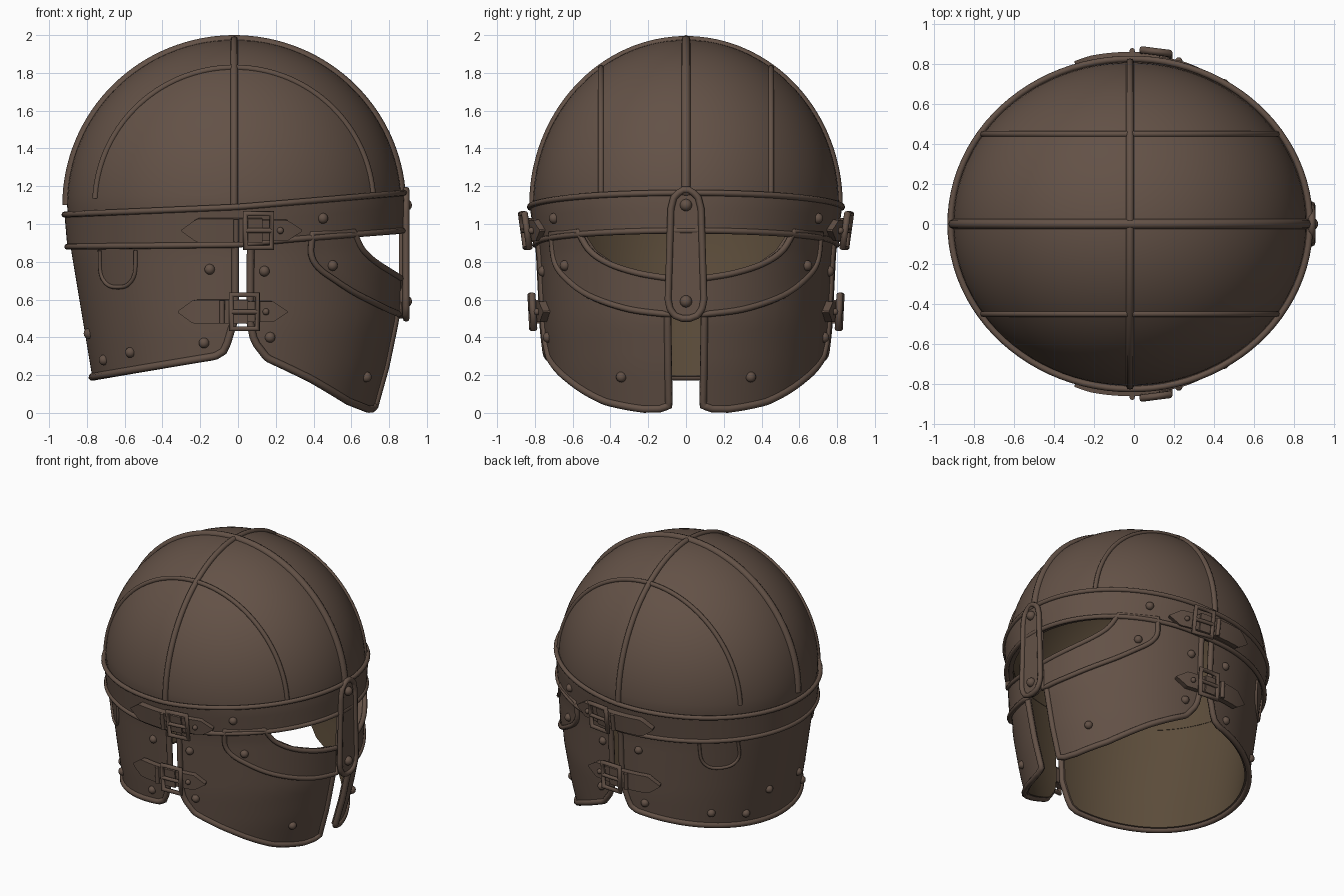
import bpy, bmesh, math
from mathutils import Vector as V

if "Cube" in bpy.data.objects:
    bpy.data.objects.remove(bpy.data.objects["Cube"])

def material(name, col):
    m = bpy.data.materials.new(name)
    m.diffuse_color = (*col, 1)
    m.use_nodes = True
    m.node_tree.nodes["Principled BSDF"].inputs["Base Color"].default_value = m.diffuse_color
    return m

LEATHER = material("brown leather", (0.125, 0.083, 0.062))
LINING = material("dark olive lining", (0.105, 0.072, 0.042))
CX, Z0, H = -0.02, 1.1, 0.875

def interp(x, pts):
    if x <= pts[0][0]: return pts[0][1]
    for (a, p), (b, q) in zip(pts, pts[1:]):
        if x <= b: return p + (q - p) * (x - a) / (b - a)
    return pts[-1][1]

def lin(a, b, n):
    return [a + (b - a) * i / (n - 1) for i in range(n)]

def smooth(pts, n):
    # Catmull-Rom resampling of a short 2D path
    p = [V(q) for q in pts]
    p = [2 * p[0] - p[1]] + p + [2 * p[-1] - p[-2]]
    out = []
    for t in lin(0, len(pts) - 1, n):
        i = min(int(t), len(pts) - 2)
        f = t - i
        a, b, c, d = p[i:i + 4]
        out.append(0.5 * (2*b + (c - a)*f + (2*a - 5*b + 4*c - d)*f*f + (3*b - a - 3*c + d)*f**3))
    return out

# Helmet body surface: ellipsoid dome over a tapering skirt
def axes(z):
    if z > Z0:
        s = math.sqrt(max(0, 1 - ((z - Z0) / H) ** 2))
        return 0.885 * s, 0.885 * s, 0.81 * s
    return (interp(z, [(0, .74), (.25, .81), (.5, .862), (1.1, .885)]),
            interp(z, [(0, .72), (.18, .75), (.87, .865), (1.1, .885)]),
            interp(z, [(0, .70), (.2, .73), (.45, .755), (.85, .775), (1.1, .81)]))

def surf(th, z, off=0):
    f, k, b = axes(z)
    a = f if math.cos(th) > 0 else k
    return V((CX + (a + off) * math.cos(th), (b + off) * math.sin(th), z))

def front(y, z, off=0):
    return surf(math.asin(y / axes(z)[2]), z, off)

def side(x, z, off, sg):
    f, k, b = axes(z)
    return surf(sg * math.acos((x - CX) / (f if x > CX else k)), z, off)

def sheet(name, grid, thick, inner=LEATHER):
    # grid of points -> outward facing sheet thickened inward
    bm = bmesh.new()
    vs = [[bm.verts.new(p) for p in row] for row in grid]
    for r, s in zip(vs, vs[1:]):
        for i in range(len(r) - 1):
            bm.faces.new((r[i], r[i + 1], s[i + 1], s[i]))
    bmesh.ops.remove_doubles(bm, verts=bm.verts, dist=1e-5)
    bm.normal_update()
    if sum(f.normal.dot(f.calc_center_median() - V((0, 0, 0.9))) * f.calc_area() for f in bm.faces) < 0:
        bmesh.ops.reverse_faces(bm, faces=bm.faces)
    for f in bm.faces: f.smooth = True
    me = bpy.data.meshes.new(name)
    bm.to_mesh(me)
    bm.free()
    ob = bpy.data.objects.new(name, me)
    bpy.context.collection.objects.link(ob)
    me.materials.append(LEATHER)
    me.materials.append(inner)
    m = ob.modifiers.new("thickness", 'SOLIDIFY')
    m.thickness, m.offset, m.material_offset = thick, -1, 1
    bpy.ops.object.select_all(action='DESELECT')
    ob.select_set(True)
    bpy.context.view_layer.objects.active = ob
    bpy.ops.object.modifier_apply(modifier=m.name)
    bpy.ops.object.shade_smooth_by_angle(angle=math.radians(40))
    return ob

def tube(name, pts, r, cyclic=False):
    cu = bpy.data.curves.new(name, 'CURVE')
    cu.dimensions = '3D'
    cu.bevel_depth, cu.bevel_resolution, cu.use_fill_caps = r, 2, True
    sp = cu.splines.new('POLY')
    sp.points.add(len(pts) - 1)
    for p, q in zip(sp.points, pts): p.co = (*q, 1)
    sp.use_cyclic_u = cyclic
    ob = bpy.data.objects.new(name, cu)
    bpy.context.collection.objects.link(ob)
    cu.materials.append(LEATHER)
    bpy.ops.object.select_all(action='DESELECT')
    ob.select_set(True)
    bpy.context.view_layer.objects.active = ob
    bpy.ops.object.convert(target='MESH')

def rivet(p, r=0.028):
    bpy.ops.mesh.primitive_uv_sphere_add(segments=14, ring_count=8, radius=r, location=p)
    bpy.context.object.name = "rivet"
    bpy.context.object.data.materials.append(LEATHER)
    bpy.ops.object.shade_smooth()

def columns(ths, lo, hi, rows, off=0):
    return [[surf(t, z, off) for z in lin(lo(t), hi(t), rows)] for t in ths]

TAU = 2 * math.pi
ring = lin(0, TAU, 97)

# Dome
heights = [1.02, 1.06] + [Z0 + H * math.sin(a) for a in lin(0, math.pi / 2, 28)]
sheet("dome", [[surf(t, z) for t in ring] for z in heights], 0.03, LINING)

# Dome ridges
def dome_pt(x, y):
    return V((CX + x, y, Z0 + H * math.sqrt(max(0, 1 - (x / .885) ** 2 - (y / .81) ** 2))))
arc = lin(0, math.pi, 65)
tube("crest_ridge", [dome_pt(.885 * math.cos(t), 0) for t in arc], 0.025)
tube("cross_ridge", [dome_pt(0, .81 * math.cos(t)) for t in arc], 0.02)
for sg in (1, -1):
    tube("side_arch_ridge", [dome_pt(.735 * math.cos(t), sg * .45) for t in arc], 0.016)

# Brow band, tilted up toward the face
nx = lambda t, a: CX + a * math.cos(t)
band_lo = lambda t: interp(nx(t, .9), [(-.92, .88), (0, .89), (.3, .92), (.88, .965)])
band_hi = lambda t: interp(nx(t, .9), [(-.92, 1.05), (0, 1.09), (.88, 1.165)])
sheet("brow_band", columns(ring, band_lo, band_hi, 6, .018), 0.045, LINING)
for edge in (band_lo, band_hi):
    tube("band_edge", [surf(t, edge(t), .018) for t in ring[:-1]], 0.016, True)

# Neck guard at the back
neck_lo = lambda t: interp(nx(t, .77), [(-.79, .19), (-.12, .30), (-.07, .33), (-.045, .40), (-.02, .50)])
ths = lin(1.565, TAU - 1.565, 121)
sheet("neck_guard", columns(ths, neck_lo, lambda t: 1.0, 14), 0.03, LINING)
tube("neck_guard_rim", [surf(ths[0], z) for z in lin(.9, .52, 8)] + [surf(t, neck_lo(t)) for t in ths]
     + [surf(ths[-1], z) for z in lin(.52, .9, 8)], 0.02)

# Cheek guards, eye surrounds
eye = [(.08, .71), (.25, .74), (.40, .79), (.50, .86), (.56, .96)]
outer = [(.08, .52), (.3, .55), (.5, .62), (.62, .71), (.68, .8), (.70, .95)]
def cheek_lo(t):
    return interp(nx(t, .8), [(.06, .48), (.08, .38), (.15, .29), (.39, .18), (.62, .06), (.74, .02), (.765, .022), (.775, .04)])
def cheek_hi(t):
    y = abs(.78 * math.sin(t))
    return 1.0 if y > .56 else interp(y, eye)
for sg in (1, -1):
    ths = [sg * t for t in lin(1.472, .128, 64)]
    sheet("cheek_guard", columns(ths, cheek_lo, cheek_hi, 14), 0.03, LINING)
    tube("cheek_guard_rim", [surf(ths[0], z) for z in lin(.9, .5, 8)] + [surf(t, cheek_lo(t)) for t in ths]
         + [surf(ths[-1], z) for z in lin(.06, .55, 12)], 0.02)
    a, b = smooth(eye, 28), smooth(outer, 28)
    sheet("eye_surround", [[front(sg * q.x, q.y, .018) for q in (p.lerp(o, f) for f in lin(0, 1, 5))]
                           for p, o in zip(a, b)], 0.03)
    tube("eye_surround_rim", [front(sg * q.x, q.y, .016) for q in a + b[::-1]], 0.017, True)

# Nose guard
def half_w(z):
    return interp(z, [(.50, .02), (.515, .06), (.55, .085), (.6, .095), (1.08, .08), (1.14, .065), (1.165, .04), (1.18, .015)])
zs = lin(.50, 1.18, 49)
sheet("nose_guard", [[V((.888, half_w(z) * f, z)) for f in lin(-1, 1, 5)] for z in zs], 0.035)
tube("nose_guard_rim", [V((.89, half_w(z), z)) for z in zs] + [V((.89, -half_w(z), z)) for z in zs[::-1]], 0.018, True)
for z in (.59, 1.1): rivet((.89, 0, z), .032)

# Straps with buckles on both sides: height, buckle x, left tip, right tip, offset
for sg in (1, -1):
    for z, bx, x0, x1, off in ((.965, .10, -.28, .32, .05), (.535, .03, -.30, .25, .038)):
        for name, xa, xb, tip, hh, o in (("strap_tail", x0, bx + .02, x0, .062, off + .012),
                                         ("strap_base", bx - .02, x1, x1, .055, off)):
            sheet(name, [[side(x, z + f * hh * min(1, .08 + abs(x - tip) / .08), o, sg)
                          for f in lin(-1, 1, 3)] for x in lin(xa, xb, 21)], 0.04)
        box = [(-.065, -.09), (.065, -.09), (.065, .09), (-.065, .09)]
        tube("buckle_frame", [side(bx + p, z + q, off + .02, sg) for p, q in box], 0.018, True)
        tube("buckle_prong", [side(bx + p, z, off + .025, sg) for p in (-.065, 0, .065)], 0.013)
        tube("strap_keeper", [side(bx - .11, z + q, off + .018, sg) for q in (-.06, 0, .06)], 0.014)
        rivet(side(bx + .11, z, off + .005, sg), .018)

    # Rivets
    rivet(side(.44, 1.03, .018, sg))
    rivet(side(.49, .78, .018, sg))
    for x, z in ((.14, .75), (.17, .40), (.68, .19), (-.15, .76), (-.18, .37), (-.57, .32), (-.71, .28), (-.79, .42)):
        rivet(side(x, z, 0, sg))

    # U-shaped ear tab outline
    u = smooth([(-.73, .86), (-.725, .74), (-.69, .68), (-.635, .665), (-.58, .68), (-.545, .74), (-.54, .86)], 30)
    tube("ear_tab", [side(q.x, q.y, .002, sg) for q in u], 0.011)
